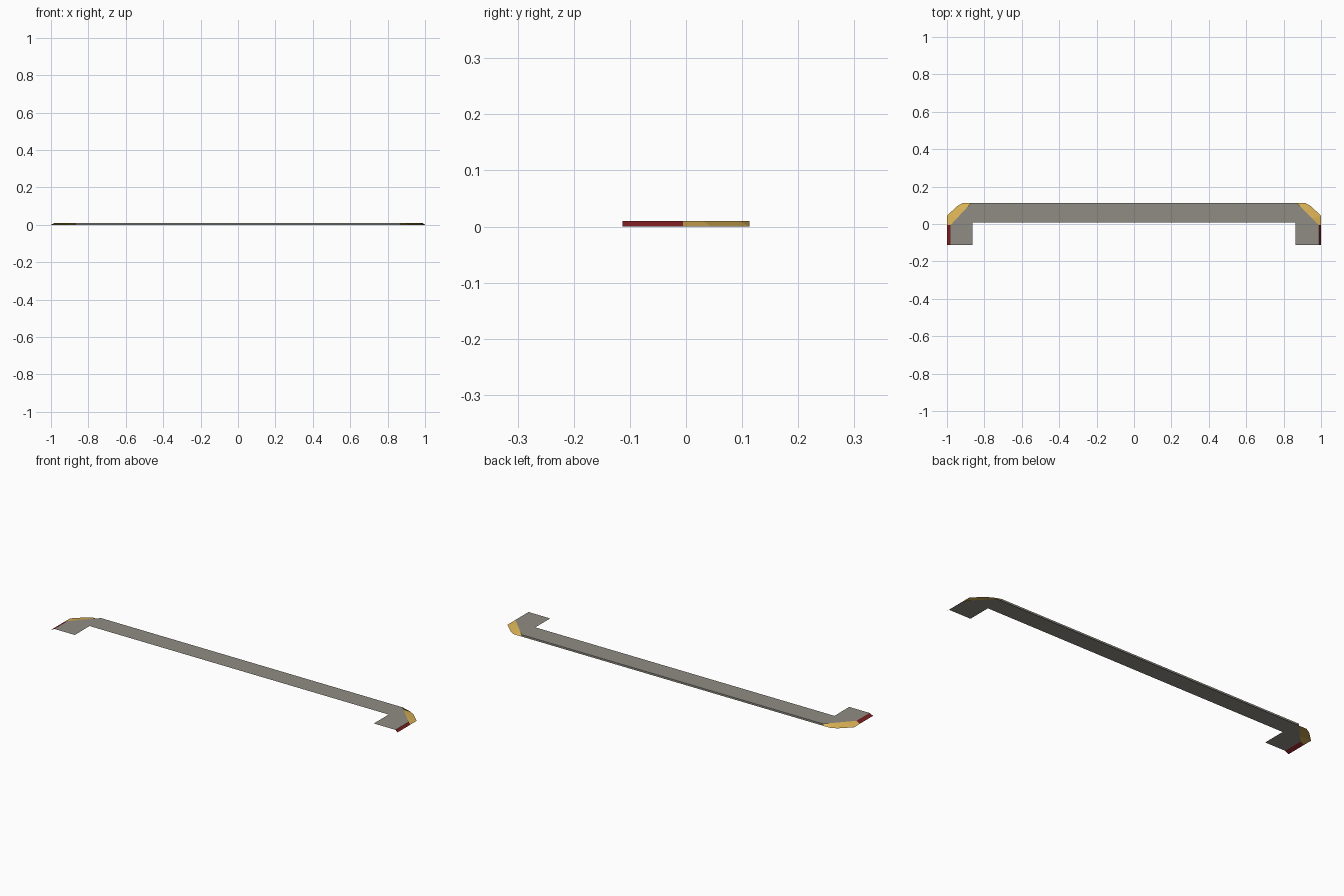
import bpy, bmesh

if "Cube" in bpy.data.objects:
    bpy.data.objects.remove(bpy.data.objects["Cube"])

TOP = 0.01      # height of the flat sheet above the rim
HALF = 0.113    # half depth in y
JOIN = -0.005   # y where the corner meets the foot edge


def material(name, rgb):
    m = bpy.data.materials.new(name)
    m.diffuse_color = (*rgb, 1.0)
    m.use_nodes = True
    m.node_tree.nodes["Principled BSDF"].inputs["Base Color"].default_value = m.diffuse_color
    return m


GREY = material("warm_grey", (0.275, 0.265, 0.228))
GOLD = material("gold", (0.72, 0.46, 0.095))
RED = material("dark_red", (0.2, 0.013, 0.015))


def finish(name, bm, mat):
    mesh = bpy.data.meshes.new(name)
    bm.to_mesh(mesh)
    bm.free()
    mesh.materials.append(mat)
    obj = bpy.data.objects.new(name, mesh)
    bpy.context.collection.objects.link(obj)


def sheet(name, outline, mat):
    """Flat face at the top height, facing up."""
    bm = bmesh.new()
    face = bm.faces.new([bm.verts.new((x, y, TOP)) for x, y in outline])
    face.normal_update()
    if face.normal.z < 0:
        face.normal_flip()
    finish(name, bm, mat)


def skirt(name, inner, outer, mat, flip=False):
    """Sloping strip from the inner line (top) down to the outer line (z = 0)."""
    bm = bmesh.new()
    hi = [bm.verts.new((x, y, TOP)) for x, y in inner]
    lo = [bm.verts.new((x, y, 0)) for x, y in outer]
    for i in range(len(hi) - 1):
        quad = [hi[i], hi[i + 1], lo[i + 1], lo[i]]
        bm.faces.new(quad[::-1] if flip else quad)
    finish(name, bm, mat)


# Inner edge of the coloured trim at each end (left is a little wider)
edge = {1: 0.988, -1: 0.98}


def frame_side(s):
    return [(s * x, y) for x, y in (
        (0.87, HALF), (edge[s], JOIN), (edge[s], -HALF),
        (0.863, -HALF), (0.863, 0.009))]


# Long grey bar with a foot at each end, and its rear wall
sheet("main_bar", frame_side(1) + frame_side(-1)[::-1], GREY)
skirt("rear_wall", [(0.87, HALF), (-0.87, HALF)], [(0.87, HALF), (-0.87, HALF)], GREY, True)

for s, side in ((1, "right"), (-1, "left")):
    e = edge[s]
    flip = s < 0
    # Gold sloping corner
    inner = [(s * (0.87 + (e - 0.87) * t), HALF + (JOIN - HALF) * t)
             for t in (0, 0.15, 0.35, 0.7, 1)]
    outer = [(s * x, y) for x, y in (
        (0.87, HALF), (0.915, HALF), (0.945, 0.096), (1.0, 0.044), (1.0, JOIN))]
    skirt(side + "_corner", inner, outer, GOLD, flip)
    # Red sloping edge along the foot
    skirt(side + "_edge_strip", [(s * e, JOIN), (s * e, -HALF)],
          [(s, JOIN), (s, -HALF)], RED, flip)
